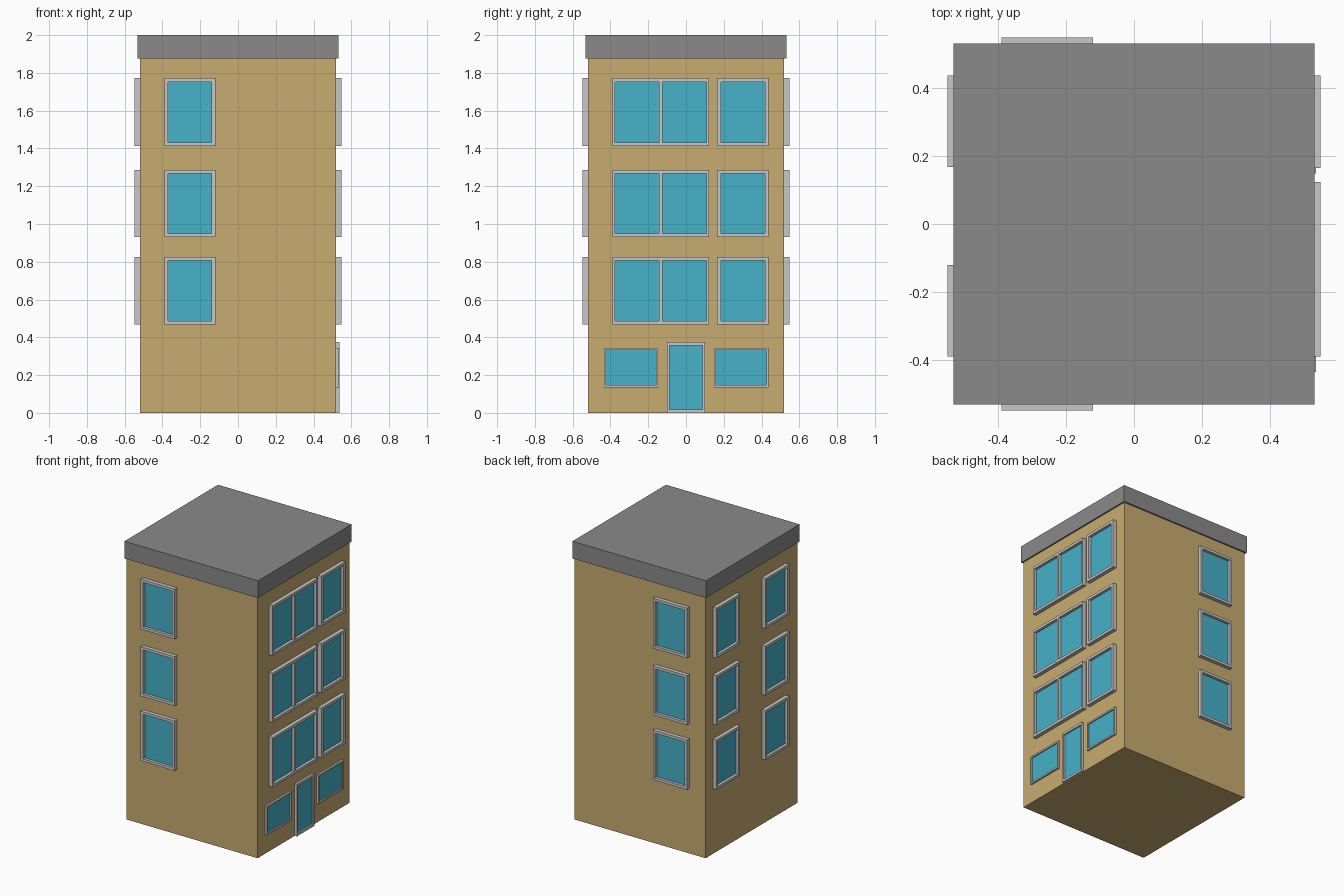
import bpy, bmesh, math
from mathutils import Matrix

if "Cube" in bpy.data.objects:
    bpy.data.objects.remove(bpy.data.objects["Cube"])


def material(name, r, g, b):
    m = bpy.data.materials.new(name)
    m.diffuse_color = (r, g, b, 1)
    m.use_nodes = True
    m.node_tree.nodes["Principled BSDF"].inputs["Base Color"].default_value = m.diffuse_color
    return m


WALL = material("tan_wall", 0.578, 0.413, 0.162)
ROOF = material("grey_roof", 0.254, 0.254, 0.254)
FRAME = material("light_grey_frame", 0.578, 0.578, 0.578)
GLASS = material("blue_glass", 0.061, 0.445, 0.584)
HALF = 0.52  # half width of the tower


def boxes(name, mat, spans, angle=0.0):
    """One object from boxes given as (x0, x1, y0, y1, z0, z1), turned about z."""
    bm = bmesh.new()
    for x0, x1, y0, y1, z0, z1 in spans:
        place = Matrix.Translation(((x0 + x1) / 2, (y0 + y1) / 2, (z0 + z1) / 2))
        size = Matrix.Diagonal((x1 - x0, y1 - y0, z1 - z0, 1))
        bmesh.ops.create_cube(bm, size=1, matrix=place @ size)
    bmesh.ops.rotate(bm, verts=bm.verts, matrix=Matrix.Rotation(angle, 3, 'Z'))
    mesh = bpy.data.meshes.new(name)
    bm.to_mesh(mesh)
    bm.free()
    mesh.materials.append(mat)
    ob = bpy.data.objects.new(name, mesh)
    bpy.context.collection.objects.link(ob)
    return ob


def glazing(name, side, u0, u1, z0, z1, depth, pane, side_w, rail, panes=1):
    """Frame of bars standing proud of a wall, with recessed glass."""
    angle = math.radians({"front": 0, "right": 90, "back": 180, "left": -90}[side])
    front, back = -HALF - depth, -HALF + 0.005
    bars = [(u0, u1, front, back, z0, z0 + rail),
            (u0, u1, front, back, z1 - rail, z1),
            (u0, u0 + side_w, front, back, z0 + rail, z1 - rail),
            (u1 - side_w, u1, front, back, z0 + rail, z1 - rail)]
    if panes == 2:  # central mullion
        mid = (u0 + u1) / 2
        bars.append((mid - 0.01, mid + 0.01, front, back, z0 + rail, z1 - rail))
    boxes(f"{side}_{name}_frame", FRAME, bars, angle)
    boxes(f"{side}_{name}_glass", GLASS,
          [(u0 + side_w, u1 - side_w, -HALF - pane, -HALF + 0.002,
            z0 + rail, z1 - rail)], angle)


# Tower and roof slab
boxes("walls", WALL, [(-HALF, HALF, -HALF, HALF, 0, 1.88)])
boxes("roof", ROOF, [(-0.531, 0.531, -0.531, 0.531, 1.876, 2.0)])

# Upper floor windows: (side, u0, u1, side bar width, panes)
columns = [("front", -0.39, -0.12, 0.019, 1),
           ("back", 0.12, 0.39, 0.019, 1),
           ("left", 0.12, 0.39, 0.019, 1),
           ("left", -0.437, -0.167, 0.019, 1),
           ("right", -0.39, 0.123, 0.014, 2),
           ("right", 0.165, 0.437, 0.02, 1)]
for z0, z1 in [(0.467, 0.825), (0.932, 1.287), (1.412, 1.772)]:
    for side, u0, u1, bar, panes in columns:
        glazing("window", side, u0, u1, z0, z1, 0.028, 0.008, bar, 0.019, panes)

# Ground floor windows and door
for u0, u1 in [(-0.435, -0.147), (0.149, 0.437)]:
    glazing("low_window", "right", u0, u1, 0.135, 0.344, 0.014, 0.005, 0.011, 0.012)
glazing("door", "right", -0.1, 0.1, 0.0, 0.375, 0.017, 0.006, 0.013, 0.017)
